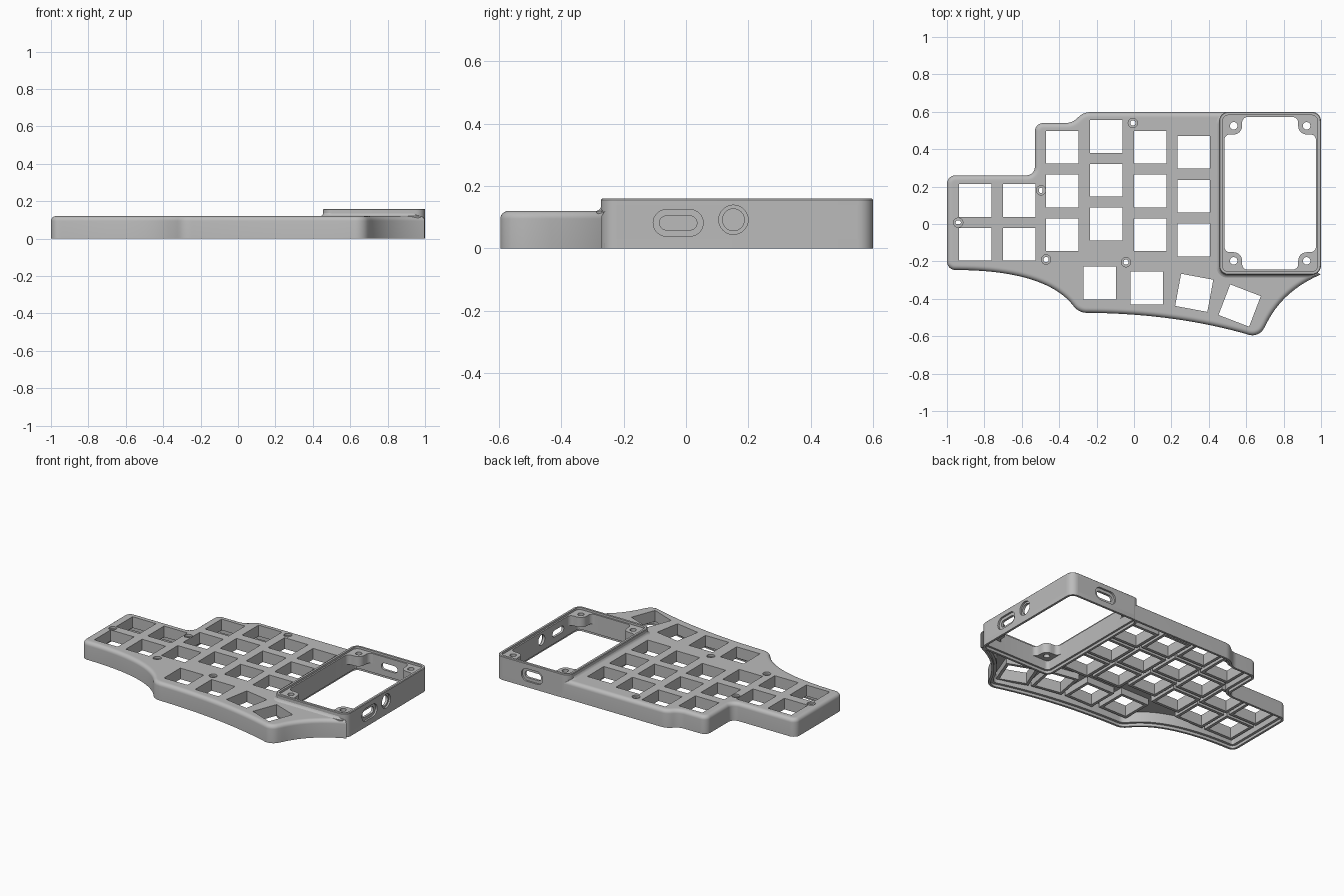
import bpy, bmesh, math
from mathutils import Vector, Matrix

if "Cube" in bpy.data.objects:
    bpy.data.objects.remove(bpy.data.objects["Cube"])

grey = bpy.data.materials.new("case_grey")
grey.use_nodes = True
grey.diffuse_color = (0.5, 0.5, 0.5, 1)
grey.node_tree.nodes["Principled BSDF"].inputs["Base Color"].default_value = (0.5, 0.5, 0.5, 1)
parts = []


def rounded(points, steps=8):
    """Counter-clockwise outline; each (x, y, radius) corner is filleted."""
    out = []
    for i, p in enumerate(points):
        c = Vector(p[:2])
        r = p[2] if len(p) > 2 else 0
        if not r:
            out.append(c)
            continue
        a = (Vector(points[i - 1][:2]) - c).normalized()
        b = (Vector(points[(i + 1) % len(points)][:2]) - c).normalized()
        half = a.angle(b) / 2
        centre = c + (a + b).normalized() * (r / math.sin(half))
        start = c + a * (r / math.tan(half)) - centre
        end = c + b * (r / math.tan(half)) - centre
        turn = math.atan2(start.x * end.y - start.y * end.x, start.dot(end))
        for k in range(steps + 1):
            out.append(centre + Matrix.Rotation(turn * k / steps, 2) @ start)
    return out


def box(x0, x1, y0, y1, r=0):
    return rounded([(x0, y0, r), (x1, y0, r), (x1, y1, r), (x0, y1, r)])


def circle(r, x=0, y=0, n=32):
    return [Vector((x + r * math.cos(math.tau * k / n), y + r * math.sin(math.tau * k / n))) for k in range(n)]


def bezier(a, c, b, n=20):
    a, c, b = Vector(a), Vector(c), Vector(b)
    return [tuple(a * (1 - t) ** 2 + c * (2 * t * (1 - t)) + b * t * t) for t in (k / n for k in range(n + 1))]


def inset(outline, d):
    out = []
    for i, p in enumerate(outline):
        u = (p - outline[i - 1]).normalized()
        v = (outline[(i + 1) % len(outline)] - p).normalized()
        n = Vector((-u.y - v.y, u.x + v.x)).normalized()
        out.append(p + n * (d / max(0.3, n.dot(Vector((-u.y, u.x))))))
    return out


def finish(name, bm):
    bmesh.ops.recalc_face_normals(bm, faces=bm.faces[:])
    mesh = bpy.data.meshes.new(name)
    bm.to_mesh(mesh)
    bm.free()
    mesh.materials.append(grey)
    obj = bpy.data.objects.new(name, mesh)
    bpy.context.scene.collection.objects.link(obj)
    parts.append(obj)


def sweep(name, outline, profile, places=(Matrix(),), keep=None):
    """Carry a closed (z, inset) profile around the outline, where keep(midpoint, length) allows."""
    bm = bmesh.new()
    n = len(outline)
    for place in places:
        rings = [[bm.verts.new(place @ Vector((p.x, p.y, z))) for p in inset(outline, d)] for z, d in profile]
        for i in range(n):
            j = (i + 1) % n
            if keep and not keep((outline[i] + outline[j]) / 2, (outline[i] - outline[j]).length):
                continue
            for k, ring in enumerate(rings):
                last = rings[k - 1]
                bm.faces.new((last[i], last[j], ring[j], ring[i]))
    bmesh.ops.delete(bm, geom=[v for v in bm.verts if not v.link_faces], context='VERTS')
    finish(name, bm)


def panel(name, loops, z0, z1, places=(Matrix(),)):
    """Flat sheet: the first loop is the border, the others are holes."""
    bm = bmesh.new()
    for place in places:
        verts, walls = [], []
        sides = ([], [])
        for loop in loops:
            rings = [[bm.verts.new((p.x, p.y, z)) for p in loop] for z in (z0, z1)]
            for ring, edges in zip(rings, sides):
                verts += ring
                edges += [bm.edges.new((v, ring[(i + 1) % len(ring)])) for i, v in enumerate(ring)]
            walls.append(rings)
        for edges in sides:
            bmesh.ops.triangle_fill(bm, use_beauty=True, edges=edges, normal=(0, 0, 1))
        for low, high in walls:
            for i in range(len(low)):
                bm.faces.new((low[i - 1], low[i], high[i], high[i - 1]))
        bmesh.ops.transform(bm, matrix=place, verts=verts)
    finish(name, bm)


def at(x, y, turn=0):
    return Matrix.Translation((x, y, 0)) @ Matrix.Rotation(math.radians(turn), 4, 'Z')


# Outer wall with a rounded top edge and a ledge for the base plate
outline = rounded(
    [(-1, -0.245, 0.045)]
    + bezier((-0.94, -0.246), (-0.48, -0.25), (-0.33, -0.43))
    + [(-0.295, -0.475, 0.09)]
    + bezier((-0.24, -0.475), (0.22, -0.48), (0.6, -0.588))
    + [(0.665, -0.61, 0.07)]
    + bezier((0.705, -0.54), (0.79, -0.36), (0.998, -0.27))
    + [(0.998, 0.598, 0.06), (0.5, 0.598), (-0.27, 0.598, 0.09), (-0.33, 0.54, 0.09),
       (-0.53, 0.54, 0.045), (-0.53, 0.26, 0.045), (-1, 0.26, 0.045)])
R, TOP, WALL, UNDER = 0.025, 0.12, 0.032, 0.088
edge = [(TOP - R + R * math.sin(a), R - R * math.cos(a)) for a in (math.pi / 2 * k / 6 for k in range(7))]
sweep("outer_wall", outline,
      [(0, 0)] + edge + [(TOP, WALL), (0.018, WALL), (0.018, 0.015), (0, 0.015)],
      keep=lambda m, length: m.x < 0.5 or m.y < -0.268)

# Key positions: columns, then the fanned thumb row
columns = [(-0.849, 0.126, 2), (-0.614, 0.126, 2), (-0.383, 0.41, 3),
           (-0.148, 0.468, 3), (0.087, 0.41, 3), (0.319, 0.383, 3)]
keys = [at(x, y - 0.234 * row) for x, y, count in columns for row in range(count)]
keys += [at(-0.183, -0.316), at(0.068, -0.342), at(0.322, -0.368, -10.5), at(0.565, -0.436, -21)]
screws = [(-0.006, 0.54), (-0.497, 0.18), (-0.94, 0.007), (-0.47, -0.19), (-0.043, -0.204)]

# Key plate, notched around the display block
border = []
notched = False
for p, q in zip(outline, inset(outline, WALL)):
    if p.x < 0.49 or p.y < -0.285:
        border.append(q)
    elif not notched:
        border += [Vector((0.47, -0.258)), Vector((0.47, 0.598 - WALL))]
        notched = True
key_holes = [[(k @ p.to_3d()).to_2d() for p in box(-0.0875, 0.0875, -0.0875, 0.0875)] for k in keys]
panel("key_plate", [border] + key_holes + [circle(0.025, x, y) for x, y in screws], UNDER, TOP)

# Collars hanging below the plate, and seats in the screw holes
sweep("key_collars", box(-0.107, 0.107, -0.107, 0.107),
      [(0.045, 0), (0.1, 0), (0.1, 0.0195), (0.045, 0.0195)], keys)
sweep("screw_seats", circle(0.025), [(UNDER, 0), (0.106, 0), (0.106, 0.011), (UNDER, 0.011)],
      [at(x, y) for x, y in screws])

# Display block: stepped rim, middle walls, base, and a flared foot
block = box(0.455, 1, -0.272, 0.6, 0.05)
T = 0.028
sweep("display_rim", block, [(0.14, 0), (0.156, 0), (0.16, 0.004), (0.16, 0.018),
                             (0.146, 0.018), (0.146, T), (0.14, T)])
sweep("display_walls", block, [(0.03, 0), (0.14, 0), (0.14, T), (0.03, T)],
      keep=lambda m, length: length < 0.3 or (m.x < 0.99 and m.y < 0.59))
sweep("display_base", block, [(0, 0), (0.03, 0), (0.03, T), (0.018, T), (0.018, 0.015), (0, 0.015)])
sweep("display_foot", box(0.44, 0.994, -0.287, 0.594, 0.06),
      [(0.1, 0), (0.12, 0), (0.123, 0.007), (0.128, 0.012), (0.137, 0.016), (0.137, 0.022), (0.1, 0.022)],
      keep=lambda m, length: m.x < 0.5 or (m.y < -0.2 and m.x < 0.98))

# Corner screw tabs
tab = rounded([(0.245, 0.25), (0.255, 0.25), (0.255, 0.42), (0.09, 0.42), (0.09, 0.408),
               (0.15, 0.408, 0.03), (0.15, 0.315, 0.045), (0.245, 0.315, 0.03)])
panel("screw_tabs", [tab, circle(0.02, 0.195, 0.361)], 0.08, 0.146,
      [at(0.728, 0.164) @ Matrix.Diagonal((sx, sy, 1, 1)) for sx in (-1, 1) for sy in (-1, 1)])

# Side and back panels with stepped ports
side = Matrix(((0, 0, 1, 1), (1, 0, 0, 0), (0, 1, 0, 0), (0, 0, 0, 1)))
back = Matrix(((-1, 0, 0, 0), (0, 0, 1, 0.6), (0, 1, 0, 0), (0, 0, 0, 1)))


def slot(x, d):
    return inset(box(x - 0.08, x + 0.08, 0.0395, 0.1245, 0.042), d)


for layer, z0, z1, slot_inset, radius in (("outer", -0.012, 0, 0, 0.047), ("inner", -T, -0.012, 0.02, 0.035)):
    panel("side_panel_" + layer, [box(-0.222, 0.55, 0.03, 0.14), slot(-0.025, slot_inset),
                                  circle(radius, 0.152, 0.092)], z0, z1, [side])
    panel("back_panel_" + layer, [box(-0.95, -0.505, 0.03, 0.14), slot(-0.73, slot_inset)], z0, z1, [back])

# Smooth the fillets, keep the edges crisp
bpy.ops.object.select_all(action='DESELECT')
for part in parts:
    part.select_set(True)
bpy.context.view_layer.objects.active = parts[0]
bpy.ops.object.shade_smooth_by_angle(angle=math.radians(30))
